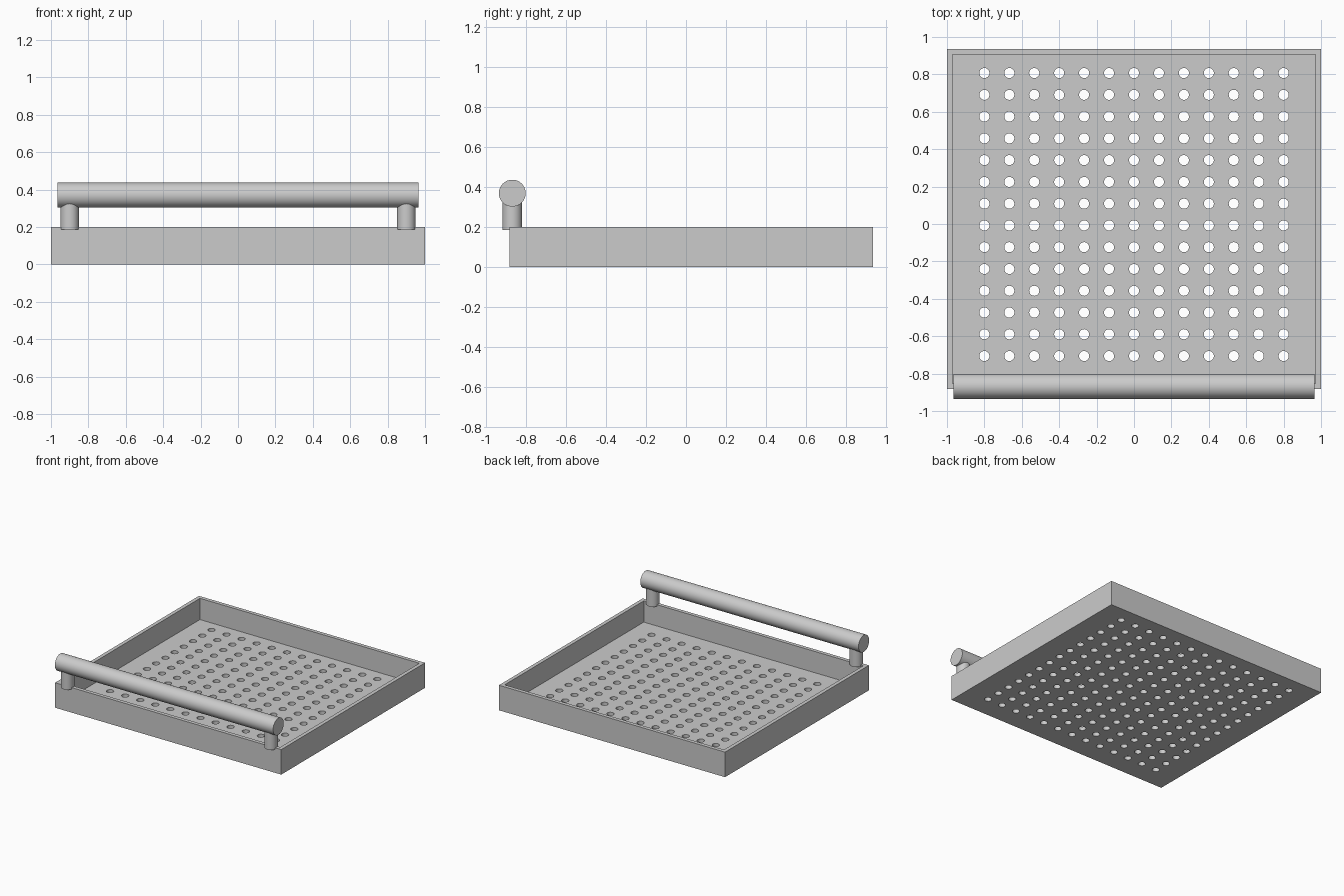
import bpy
import bmesh
import math
from mathutils import Matrix, Vector

cube = bpy.data.objects.get("Cube")
if cube:
    bpy.data.objects.remove(cube, do_unlink=True)

grey = bpy.data.materials.new("light_grey_metal")
grey.use_nodes = True
grey.diffuse_color = (0.6, 0.6, 0.6, 1)
grey.node_tree.nodes["Principled BSDF"].inputs["Base Color"].default_value = grey.diffuse_color


def finish(name, bm):
    mesh = bpy.data.meshes.new(name)
    bm.to_mesh(mesh)
    bm.free()
    mesh.materials.append(grey)
    obj = bpy.data.objects.new(name, mesh)
    bpy.context.collection.objects.link(obj)
    return obj


def add_box(bm, low, high):
    low, high = Vector(low), Vector(high)
    matrix = Matrix.Translation((low + high) / 2) @ Matrix.Diagonal((*(high - low), 1))
    bmesh.ops.create_cube(bm, size=1, matrix=matrix)


def add_rod(bm, center, radius, length, segments, turn=Matrix.Identity(4)):
    bmesh.ops.create_cone(bm, cap_ends=True, segments=segments, radius1=radius, radius2=radius,
                          depth=length, matrix=Matrix.Translation(center) @ turn)


def smooth(obj):
    bpy.ops.object.select_all(action="DESELECT")
    obj.select_set(True)
    bpy.context.view_layer.objects.active = obj
    bpy.ops.object.shade_smooth_by_angle(angle=math.radians(35))


def cut(obj, cutter):
    mod = obj.modifiers.new("cut", "BOOLEAN")
    mod.operation = "DIFFERENCE"
    mod.solver = "EXACT"
    mod.object = cutter
    bpy.context.view_layer.objects.active = obj
    bpy.ops.object.modifier_apply(modifier=mod.name)
    bpy.data.objects.remove(cutter, do_unlink=True)


# Tray: a solid block hollowed from above
FRONT, BACK, HEIGHT, WALL = -0.882, 0.935, 0.2, 0.03
bm = bmesh.new()
add_box(bm, (-1, FRONT, 0), (1, BACK, HEIGHT))
tray = finish("perforated_tray", bm)

bm = bmesh.new()
add_box(bm, (WALL - 1, FRONT + WALL, WALL), (1 - WALL, BACK - WALL, HEIGHT + 0.1))
cut(tray, finish("cavity_cutter", bm))

# Drain holes: a regular grid through the floor
COLUMNS, ROWS = 13, 14
bm = bmesh.new()
for i in range(COLUMNS):
    for j in range(ROWS):
        x = -0.8 + 1.6 * i / (COLUMNS - 1)
        y = -0.706 + 1.513 * j / (ROWS - 1)
        add_rod(bm, (x, y, WALL / 2), 0.027, 0.1, 24)
cut(tray, finish("hole_cutter", bm))
smooth(tray)

# Handle: a round bar on two posts over the front wall
BAR_Y, BAR_Z = -0.868, 0.37
bm = bmesh.new()
add_rod(bm, (0, BAR_Y, BAR_Z), 0.067, 1.93, 64, Matrix.Rotation(math.pi / 2, 4, "Y"))
smooth(finish("handle_bar", bm))

for side, name in ((1, "left_handle_post"), (-1, "right_handle_post")):
    bm = bmesh.new()
    add_rod(bm, (side * 0.9, BAR_Y, (0.187 + BAR_Z) / 2), 0.049, BAR_Z - 0.187, 48)
    smooth(finish(name, bm))
